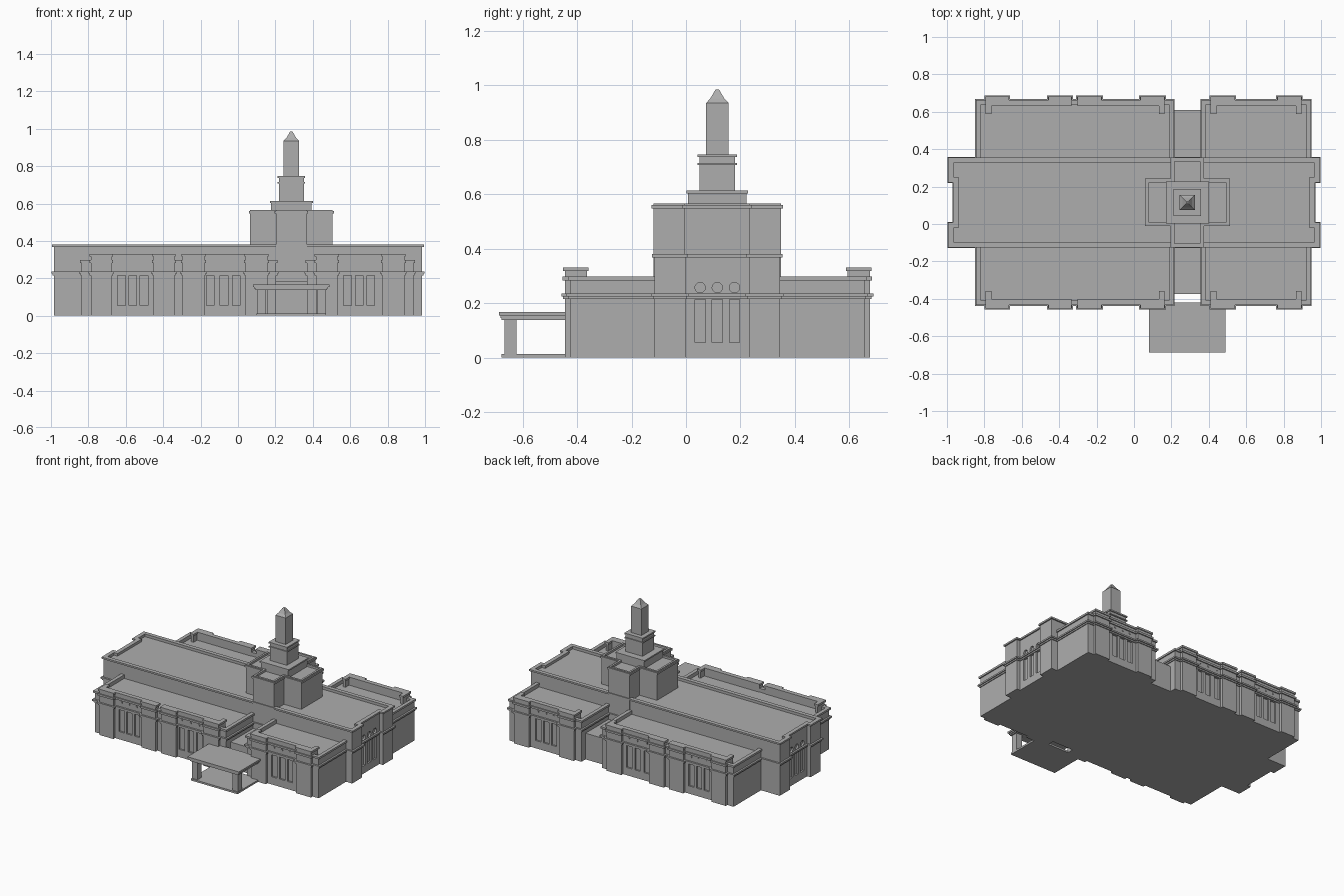
import bpy, bmesh, math
from mathutils import Matrix

if "Cube" in bpy.data.objects:
    bpy.data.objects.remove(bpy.data.objects["Cube"])

YC = 0.115            # depth centre line of the building
TX = 0.285            # tower centre in x
stone = bpy.data.materials.new("grey_stone")
stone.diffuse_color = (0.42, 0.42, 0.42, 1)
stone.use_nodes = True
stone.node_tree.nodes["Principled BSDF"].inputs["Base Color"].default_value = stone.diffuse_color


def finish(name, bm):
    bmesh.ops.recalc_face_normals(bm, faces=bm.faces)
    me = bpy.data.meshes.new(name)
    bm.to_mesh(me)
    bm.free()
    me.materials.append(stone)
    ob = bpy.data.objects.new(name, me)
    bpy.context.collection.objects.link(ob)
    return ob


def offset(pts, d):
    """Grow a counter-clockwise right-angled outline by d."""
    out, n = [], len(pts)
    for i, (x, y) in enumerate(pts):
        for ax, ay, bx, by in ((*pts[i - 1], x, y), (x, y, *pts[(i + 1) % n])):
            if abs(bx - ax) > abs(by - ay):
                ny = -d if bx > ax else d
            else:
                nx = d if by > ay else -d
        out.append((x + nx, y + ny))
    return out


def prism(name, pts, z0, z1):
    bm = bmesh.new()
    f = bm.faces.new([bm.verts.new((x, y, z0)) for x, y in pts])
    top = bmesh.ops.extrude_face_region(bm, geom=[f])["geom"]
    bmesh.ops.translate(bm, vec=(0, 0, z1 - z0),
                        verts=[v for v in top if isinstance(v, bmesh.types.BMVert)])
    return finish(name, bm)


def ring(name, pts, d_out, d_in, z0, z1):
    """Hollow band that follows an outline."""
    bm = bmesh.new()
    loops = [[bm.verts.new((x, y, z)) for x, y in offset(pts, d)]
             for d, z in ((d_out, z0), (d_out, z1), (d_in, z1), (d_in, z0))]
    n = len(pts)
    for k in range(4):
        a, b = loops[k], loops[(k + 1) % 4]
        for i in range(n):
            j = (i + 1) % n
            bm.faces.new((a[i], a[j], b[j], b[i]))
    return finish(name, bm)


def rect(x0, x1, y0, y1):
    return [(x0, y0), (x1, y0), (x1, y1), (x0, y1)]


def square(hx, hy):
    return rect(TX - hx, TX + hx, YC - hy, YC + hy)


def cornice(name, pts):
    ring(name + "_lower_cornice", pts, 0.006, -0.01, 0.215, 0.225)
    ring(name + "_cornice", pts, 0.013, -0.01, 0.225, 0.236)


def box(bm, x0, x1, y0, y1, z0, z1):
    m = Matrix.Translation(((x0 + x1) / 2, (y0 + y1) / 2, (z0 + z1) / 2)) \
        @ Matrix.Diagonal((x1 - x0, y1 - y0, z1 - z0, 1))
    bmesh.ops.create_cube(bm, size=1, matrix=m)


def carve(ob, bm):
    """Cut recesses out of a wall."""
    cutter = finish("recess_cutter", bm)
    cutter.hide_render = True
    mod = ob.modifiers.new("recesses", "BOOLEAN")
    mod.object, mod.solver = cutter, "EXACT"
    bpy.context.view_layer.objects.active = ob
    bpy.ops.object.modifier_apply(modifier=mod.name)
    bpy.data.objects.remove(cutter)


# Main hall: long block with recessed bays at both ends
Y0, Y1, B0, B1 = YC - 0.231, YC + 0.231, -0.002, 0.232
E, R = 0.985, 0.958
hall = [(-E, Y0), (E, Y0), (E, B0), (R, B0), (R, B1), (E, B1), (E, Y1),
        (-E, Y1), (-E, B1), (-R, B1), (-R, B0), (-E, B0)]
body = prism("hall_walls", hall, 0, 0.36)
bm = bmesh.new()
for s in (-R, R):
    for y in (0.052, 0.115, 0.178):
        box(bm, s - 0.012, s + 0.012, y - 0.019, y + 0.019, 0.055, 0.214)
        bmesh.ops.create_cone(bm, cap_ends=True, segments=20, radius1=0.019, radius2=0.019,
                              depth=0.024, matrix=Matrix.Translation((s, y, 0.257))
                              @ Matrix.Rotation(math.pi / 2, 4, "Y"))
carve(body, bm)
cornice("hall", hall)
ring("hall_parapet", hall, 0, -0.018, 0.355, 0.37)
ring("hall_parapet_cap", hall, 0.009, -0.02, 0.368, 0.38)

# Wings: each bay is a pair of piers with three slot windows between them
WALL, PIER = YC - 0.541, YC - 0.560
# bay: outer x edges, pier width, window centres, return walls (left, right)
left_bays = [(-0.787, -0.340, 0.112, (-0.622, -0.563, -0.502), (True, False)),
             (-0.297, 0.157, 0.117, (-0.152, -0.075, -0.008), (False, True))]
left_bays[1] = (-0.297, 0.157, 0.117, (-0.148, -0.075, -0.009), (False, True))
right_bays = [(0.416, 0.889, 0.117, (0.586, 0.648, 0.71), (True, True))]


def pier_line(a, b, w):
    return [(a, PIER), (a + w, PIER), (a + w, WALL), (b - w, WALL), (b - w, PIER), (b, PIER)]


def build_wing(name, x0, x1, bays, back):
    def side(p):      # mirrors an outline to the back of the building
        return [(x, 2 * YC - y) for x, y in reversed(p)] if back else p

    line = [(x0, WALL)]
    for a, b, w, _, _ in bays:
        line += [(a, WALL)] + pier_line(a, b, w) + [(b, WALL)]
    plan = side(line + [(x1, WALL), (x1, YC - 0.19), (x0, YC - 0.19)])
    walls = prism(name + "_walls", plan, 0, 0.27)
    face = 2 * YC - WALL if back else WALL
    cut, studs = bmesh.new(), bmesh.new()
    for i, (a, b, w, wins, ret) in enumerate(bays):
        for x in wins:
            box(cut, x - 0.021, x + 0.021, face - 0.012, face + 0.012, 0.055, 0.214)
            box(studs, x - 0.005, x + 0.005, face - 0.004, face + 0.004, 0.264, 0.274)
        # raised parapet over the bay, with short returns over the roof
        t, deep = WALL + 0.02, WALL + 0.062
        p = pier_line(a, b, w)
        p += [(b, deep), (b - 0.018, deep), (b - 0.018, t)] if ret[1] else [(b, t)]
        p += [(a + 0.018, t), (a + 0.018, deep), (a, deep)] if ret[0] else [(a, t)]
        p = side(p)
        prism(f"{name}_raised_parapet_{i}", p, 0.26, 0.32)
        prism(f"{name}_raised_cap_{i}", offset(p, 0.006), 0.317, 0.331)
    carve(walls, cut)
    finish(name + "_studs", studs)
    cornice(name, plan)
    ring(name + "_parapet", plan, 0, -0.017, 0.262, 0.287)
    ring(name + "_parapet_cap", plan, 0.008, -0.018, 0.283, 0.297)


for label, back in (("front", False), ("back", True)):
    build_wing(label + "_left_wing", -0.836, 0.204, left_bays, back)
    build_wing(label + "_right_wing", 0.368, 0.937, right_bays, back)

# Low link between the wings
prism("entrance_link", rect(0.195, 0.375, YC - 0.49, YC + 0.495), 0, 0.187)

# Tower base: cross plan rising from the ground
ax, ay, cx, cy = 0.083, 0.234, 0.22, 0.12
cross = [(-ax, -ay), (ax, -ay), (ax, -cy), (cx, -cy), (cx, cy), (ax, cy),
         (ax, ay), (-ax, ay), (-ax, cy), (-cx, cy), (-cx, -cy), (-ax, -cy)]
cross = [(TX + x, YC + y) for x, y in cross]
prism("tower_base", cross, 0, 0.55)
ring("tower_base_parapet", cross, 0.0, -0.014, 0.545, 0.565)
ring("tower_base_cornice", cross, 0.007, -0.014, 0.547, 0.56)

# Stepped tower tiers
prism("lower_tier", square(0.108, 0.108), 0.54, 0.605)
prism("lower_tier_cap", square(0.115, 0.113), 0.603, 0.613)
prism("middle_tier", square(0.067, 0.065), 0.61, 0.74)
prism("middle_tier_band", square(0.073, 0.072), 0.708, 0.715)
prism("middle_tier_cap", square(0.073, 0.072), 0.736, 0.746)
prism("spire_shaft", square(0.041, 0.041), 0.74, 0.935)

# Spire tip: concave pyramid
bm = bmesh.new()
prev = None
for h, z in ((0.041, 0.935), (0.026, 0.951), (0.016, 0.968), (0.008, 0.982), (0.004, 0.985)):
    cur = [bm.verts.new((x, y, z)) for x, y in square(h, h)]
    if prev:
        for i in range(4):
            j = (i + 1) % 4
            bm.faces.new((prev[i], prev[j], cur[j], cur[i]))
    else:
        bm.faces.new(cur)
    prev = cur
bm.faces.new(prev)
finish("spire_tip", bm)

# Entrance canopy: floor, two posts and a flared roof slab
prism("canopy_floor", rect(0.1, 0.47, -0.677, -0.42), 0, 0.013)
for x in (0.103, 0.423):
    prism("canopy_post", rect(x, x + 0.044, -0.667, -0.623), 0.01, 0.142)
prism("canopy_beam", rect(0.093, 0.477, -0.677, -0.42), 0.138, 0.146)
prism("canopy_slab", rect(0.086, 0.482, -0.682, -0.42), 0.146, 0.155)
prism("canopy_roof", rect(0.08, 0.488, -0.687, -0.42), 0.155, 0.168)
